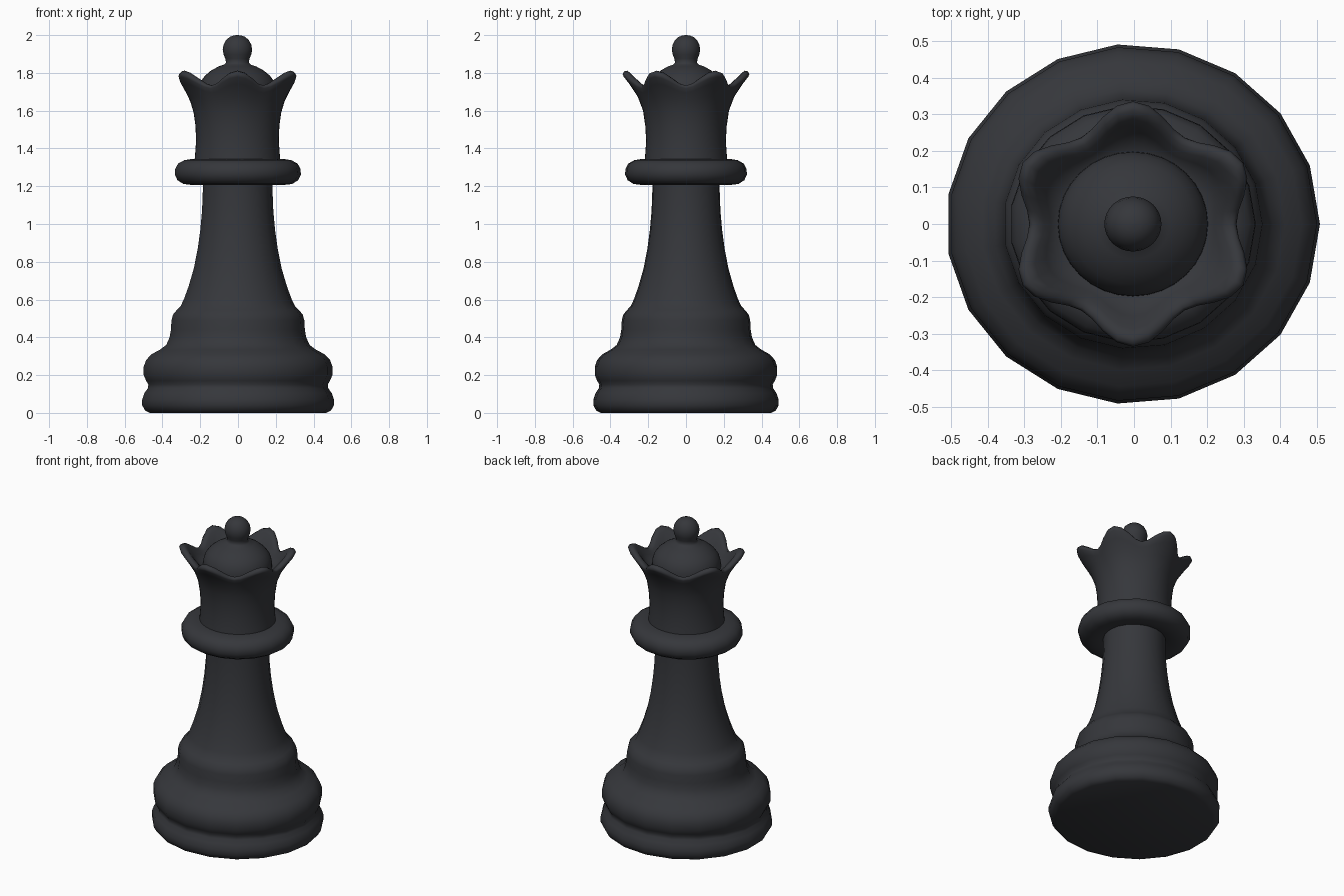
import bpy, math

SX, SY, CX = 1.0, 0.963, -0.003   # the turned shape is slightly narrower front to back

mat = bpy.data.materials.new("dark_finish")
mat.diffuse_color = (0.036, 0.038, 0.044, 1)


def loft(name, rings, sides, caps=True):
    """Rings are functions angle -> (radius, height)."""
    verts, faces = [], []
    for ring in rings:
        for i in range(sides):
            a = 2 * math.pi * i / sides
            r, z = ring(a)
            verts.append((CX + SX * r * math.cos(a), SY * r * math.sin(a), z))
    for k in range(len(rings) - 1):
        for i in range(sides):
            j = (i + 1) % sides
            faces.append((k * sides + i, k * sides + j,
                          (k + 1) * sides + j, (k + 1) * sides + i))
    if caps:
        faces.append(tuple(reversed(range(sides))))
        n = (len(rings) - 1) * sides
        faces.append(tuple(range(n, n + sides)))
    me = bpy.data.meshes.new(name)
    me.from_pydata(verts, [], faces)
    me.materials.append(mat)
    ob = bpy.data.objects.new(name, me)
    bpy.context.collection.objects.link(ob)
    bpy.ops.object.select_all(action='DESELECT')
    ob.select_set(True)
    bpy.context.view_layer.objects.active = ob
    bpy.ops.object.shade_smooth_by_angle(angle=math.radians(55))
    return ob


def lathe(name, profile, sides):
    return loft(name, [lambda a, p=p: p for p in profile], sides)


# Base mouldings and tapering stem
lathe("base_and_stem", [
    (0.47, 0.0), (0.495, 0.012), (0.511, 0.04), (0.511, 0.07), (0.499, 0.105),
    (0.481, 0.13), (0.478, 0.15), (0.490, 0.17), (0.503, 0.20), (0.503, 0.245),
    (0.490, 0.28), (0.462, 0.31), (0.415, 0.335), (0.382, 0.36), (0.364, 0.40),
    (0.357, 0.44), (0.354, 0.49), (0.346, 0.52), (0.325, 0.545), (0.305, 0.565),
    (0.288, 0.60), (0.262, 0.67), (0.234, 0.765), (0.213, 0.87), (0.199, 0.97),
    (0.190, 1.07), (0.186, 1.17), (0.186, 1.26)], 19)

# Rounded collar
lathe("collar", [
    (0.17, 1.225), (0.20, 1.215), (0.24, 1.206), (0.29, 1.212), (0.322, 1.232),
    (0.336, 1.262), (0.334, 1.292), (0.318, 1.320), (0.285, 1.338),
    (0.24, 1.345), (0.17, 1.345)], 19)


# Crown wall: each ring blends from a valley (r, z) to one of six tips (r, z)
def crown_ring(valley, tip):
    def ring(a):
        c = (1 + math.cos(6 * (a - math.pi / 2))) / 2
        return tuple(v + (t - v) * c for v, t in zip(valley, tip))
    return ring


crown = [
    ((0.228, 1.325), (0.228, 1.325)), ((0.224, 1.37), (0.224, 1.37)),
    ((0.219, 1.44), (0.219, 1.44)), ((0.222, 1.52), (0.224, 1.52)),
    ((0.232, 1.59), (0.236, 1.60)), ((0.250, 1.65), (0.266, 1.675)),
    ((0.272, 1.695), (0.312, 1.742)), ((0.283, 1.718), (0.342, 1.779)),
    ((0.282, 1.728), (0.348, 1.793)), ((0.274, 1.733), (0.341, 1.808)),
    ((0.260, 1.732), (0.322, 1.812)), ((0.242, 1.722), (0.298, 1.792)),
    ((0.224, 1.705), (0.262, 1.738)), ((0.208, 1.692), (0.230, 1.698)),
    ((0.185, 1.685), (0.185, 1.685))]
loft("crown", [crown_ring(v, t) for v, t in crown], 48)

# Dome inside the crown, with the ball finial on top
lathe("dome_and_finial", [
    (0.206, 1.67), (0.204, 1.72), (0.194, 1.755), (0.172, 1.785), (0.140, 1.812),
    (0.100, 1.834), (0.070, 1.844), (0.060, 1.855), (0.064, 1.875), (0.073, 1.897),
    (0.078, 1.923), (0.073, 1.950), (0.060, 1.974), (0.040, 1.991),
    (0.020, 1.998), (0.003, 2.0)], 32)
